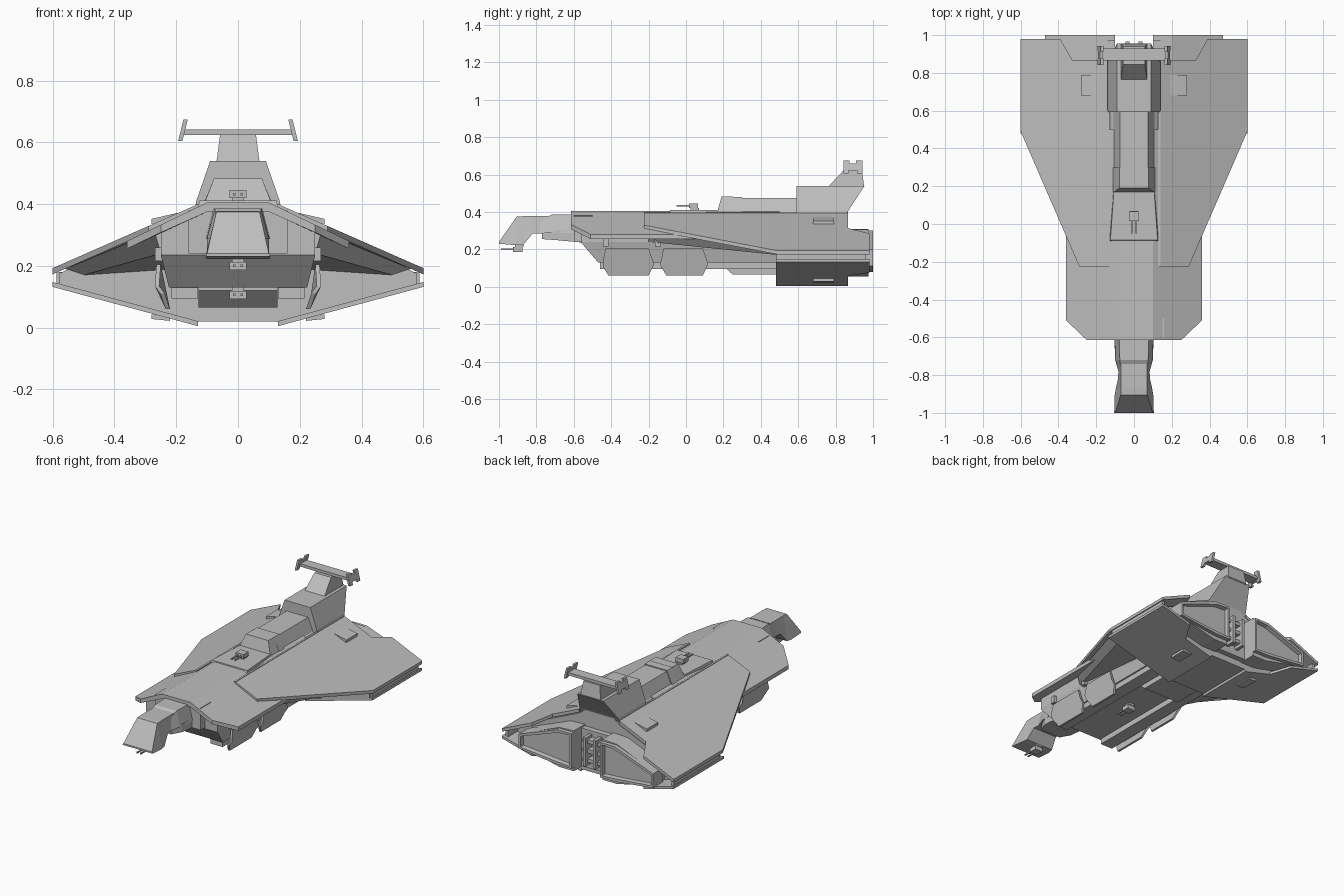
import bpy, bmesh
from mathutils import Vector

cube = bpy.data.objects.get("Cube")
if cube:
    bpy.data.objects.remove(cube, do_unlink=True)

GREY = (0.52, 0.52, 0.52, 1)
mat = bpy.data.materials.new("hull grey")
mat.use_nodes = True
mat.diffuse_color = GREY
bsdf = next(n for n in mat.node_tree.nodes if n.type == 'BSDF_PRINCIPLED')
bsdf.inputs["Base Color"].default_value = GREY
bsdf.inputs["Roughness"].default_value = 0.7


def finish(name, bm):
    bmesh.ops.recalc_face_normals(bm, faces=bm.faces)
    me = bpy.data.meshes.new(name)
    bm.to_mesh(me)
    bm.free()
    me.materials.append(mat)
    ob = bpy.data.objects.new(name, me)
    bpy.context.collection.objects.link(ob)
    return ob


def loft(name, sections, recess=None):
    """Skin closed rings of equal count; recess=(inset, depth) hollows the last cap."""
    bm = bmesh.new()
    rings = [[bm.verts.new(p) for p in s] for s in sections]
    n = len(rings[0])
    for a, b in zip(rings, rings[1:]):
        for i in range(n):
            j = (i + 1) % n
            bm.faces.new((a[i], a[j], b[j], b[i]))
    bm.faces.new(rings[0])
    cap = bm.faces.new(rings[-1])
    if recess:
        bmesh.ops.recalc_face_normals(bm, faces=bm.faces)
        bmesh.ops.inset_region(bm, faces=[cap], thickness=recess[0])
        bmesh.ops.inset_region(bm, faces=[cap], thickness=recess[0], depth=-recess[1])
    return finish(name, bm)


def box(name, x, y, z):
    return loft(name, [[(x[0], y[0], h), (x[1], y[0], h), (x[1], y[1], h), (x[0], y[1], h)] for h in z])


def ring_y(y, half):
    """Symmetric ring in an x-z plane from the +x half outline."""
    return [(x, y, z) for x, z in half] + [(-x, y, z) for x, z in reversed(half)]


def ring_z(z, front, rear, y0, y1):
    return [(-front, y0, z), (front, y0, z), (rear, y1, z), (-rear, y1, z)]


def plate(name, outline, height, thick, side):
    """Slab over a plan outline, lying on the slope height(x)."""
    return loft(name, [[(side * x, y, height(x) + t) for x, y in outline] for t in (0, thick)])


def turret(name, y, z, flip):
    """Housing with a collar and two barrels pointing forward."""
    box(name + "_base", (-.02, .02), (y - .015, y + .03), sorted((z, z + flip * .012)))
    box(name + "_housing", (-.027, .027), (y - .025, y + .025), sorted((z + flip * .012, z + flip * .038)))
    for s in (-1, 1):
        box(name + "_barrel", (s * .012 - .004, s * .012 + .004), (y - .09, y - .02),
            sorted((z + flip * .02, z + flip * .028)))


# Forward deck: flat crown with sloping shoulders and clipped front corners
def deck(y, x, z):
    return ring_y(y, [(.1, .405), (x, z), (x, z - .025), (.1, .375)])


loft("forward_deck", [deck(-.615, .25, .333), deck(-.51, .36, .28), deck(.5, .36, .28)])


# Main hull, under-cut at the prow
def hull(y, w, bottom):
    return ring_y(y, [(.1, .39), (.25, .315), (.25, .24), (w, bottom)])


loft("main_hull", [hull(-.56, .25, .235), hull(-.47, .224, .13), hull(.5, .224, .13)])
box("prow_core", (-.16, .16), (-.6, -.5), (.24, .38))

# Rear body between the upper and lower wings
rear = [(.1, .4), (.14, .37), (.58, .175), (.58, .14), (.13, .015), (.128, .02)]
loft("rear_body", [ring_y(.485, rear), ring_y(.865, rear)])
loft("belly_ramp", [ring_y(y, [(.128, .14), (.128, z)])
                    for y, z in ((.19, .12), (.25, .065), (.5, .065))])


def upper(x):
    return .375 - .44 * (x - .14)


def lower(x):
    return .005 + .27 * (x - .13)


tail = [(.6, .98), (.39, .98), (.325, .865)]
pod = [(.1, .31), (.2, .305), (.46, .2), (.46, .115), (.2, .055), (.1, .055)]
for s in (1, -1):
    # Wings
    plate("upper_wing", [(.14, -.225), (.29, -.225), (.6, .49)] + tail + [(.14, .865)], upper, .02, s)
    plate("lower_wing", [(.13, .48), (.6, .48)] + tail + [(.13, .865)], lower, .016, s)
    box("wing_tip_wall", sorted((s * .57, s * .588)), (.5, .96), (.135, .18))
    plate("upper_wing_hatch", [(.14, .68), (.28, .68), (.28, .79), (.14, .79)],
          lambda x: .335 - .23 * (x - .28), .017, s)
    plate("lower_wing_hatch", [(.22, .68), (.28, .68), (.28, .79), (.22, .79)],
          lambda x: .028 + .1 * (x - .28), .015, s)
    # Flared under-wing body ahead of the rear section
    loft("wing_root_body", [
        [(s * .2, -.2, .35), (s * .27, -.2, .31), (s * .25, -.2, .24), (s * .2, -.2, .24)],
        [(s * .2, .49, .34), (s * .56, .49, .19), (s * .5, .49, .17), (s * .2, .49, .19)]])
    # Engine nacelles with hollow exhausts
    loft("engine_nacelle", [[(s * x, y, z) for x, z in pod] for y in (.8, .975)])
    loft("engine_exhaust", [[(s * x, y, z) for x, z in
                             [(.1, .3), (.2, .3), (.47, .2), (.47, .11), (.2, .08), (.1, .08)]]
                            for y in (.9, 1.0)], recess=(.018, .085))
    # Keel beams and hanging side armour
    box("keel_beam", sorted((s * .13, s * .215)), (-.46, .48), (.095, .14))
    for y0, y1 in ((-.445, -.175), (-.135, .115)):
        ym = y1 - .025
        rows = [(.25, .205, y0 + .015, ym), (.255, .205 - .07, y0, y1),
                (.237, .11, y0, y1), (.22, .06, y0 + .03, ym)]
        outline = [(x, a, z) for x, z, a, b in rows] + [(x, b, z) for x, z, a, b in reversed(rows)]
        loft("side_armour", [[(s * (x + t), y, z) for x, y, z in outline] for t in (0, .014)])
    for y in (-.43, -.15, .13):
        box("armour_mount", sorted((s * .23, s * .268)), (y - .015, y + .015), (.215, .26))
    box("deck_rail", sorted((s * .128, s * .14)), (-.225, .6), (.37, .398))

# Neck and wedge-shaped head
loft("head", [ring_y(-1.0, [(.1, .24), (.105, .23)]),
              ring_y(-.905, [(.07, .375), (.102, .222)]),
              ring_y(-.87, [(.07, .377), (.096, .224)]),
              ring_y(-.82, [(.07, .377), (.085, .285)]),
              ring_y(-.74, [(.07, .377), (.08, .285)])])
loft("neck", [ring_y(-.79, [(.068, .35), (.08, .285)]),
              ring_y(-.72, [(.075, .385), (.1, .29)]),
              ring_y(-.56, [(.08, .385), (.105, .285)])])
loft("neck_underside", [ring_y(-.77, [(.07, .3), (.07, .255)]),
                        ring_y(-.7, [(.1, .3), (.1, .25)]),
                        ring_y(-.54, [(.1, .3), (.1, .235)])])

# Bridge platform, stepped spine and tower
loft("bridge_platform", [ring_z(.39, .13, .108, -.09, .2), ring_z(.411, .125, .105, -.085, .2)])
loft("spine_front", [ring_z(.395, .112, .112, .165, .25), ring_z(.482, .078, .078, .19, .25)])
loft("spine", [ring_z(.395, .108, .108, .23, .62), ring_z(.475, .075, .075, .23, .62)])
loft("spine_cap", [ring_z(.395, .114, .114, .25, .3), ring_z(.481, .078, .078, .25, .3)])
loft("tower", [ring_z(.38, .14, .14, .592, .855), ring_z(.41, .135, .135, .592, .87),
               ring_z(.54, .09, .09, .592, .955)])
loft("tower_crest", [ring_z(.535, .07, .07, .76, .953), ring_z(.625, .058, .058, .845, .94)])

# Sensor bar with notched, tilted end plates
box("sensor_bar", (-.175, .175), (.865, .93), (.624, .642))
tabs = [(.842, .605), (.87, .605), (.87, .622), (.915, .622), (.915, .605), (.943, .605),
        (.943, .674), (.91, .674), (.91, .66), (.875, .66), (.875, .674), (.842, .674)]
for s in (1, -1):
    loft("sensor_end_plate", [[(s * (.178 + t - .25 * (z - .64)), y, z) for y, z in tabs]
                              for t in (-.007, .007)])

# Machinery between the engines
box("rear_bay_floor", (-.1, .1), (.86, .9), (.06, .3))
for z in (.12, .18, .24):
    box("rear_pipe", (-.06, .06), (.89, .945), (z, z + .022))
for x in (-.045, .025):
    box("rear_duct", (x, x + .02), (.89, .965), (.1, .28))

# Gun turrets above, below and under the head
turret("top_turret", .04, .408, 1)
turret("belly_turret", -.05, .13, -1)
turret("head_turret", -.9, .225, -1)
